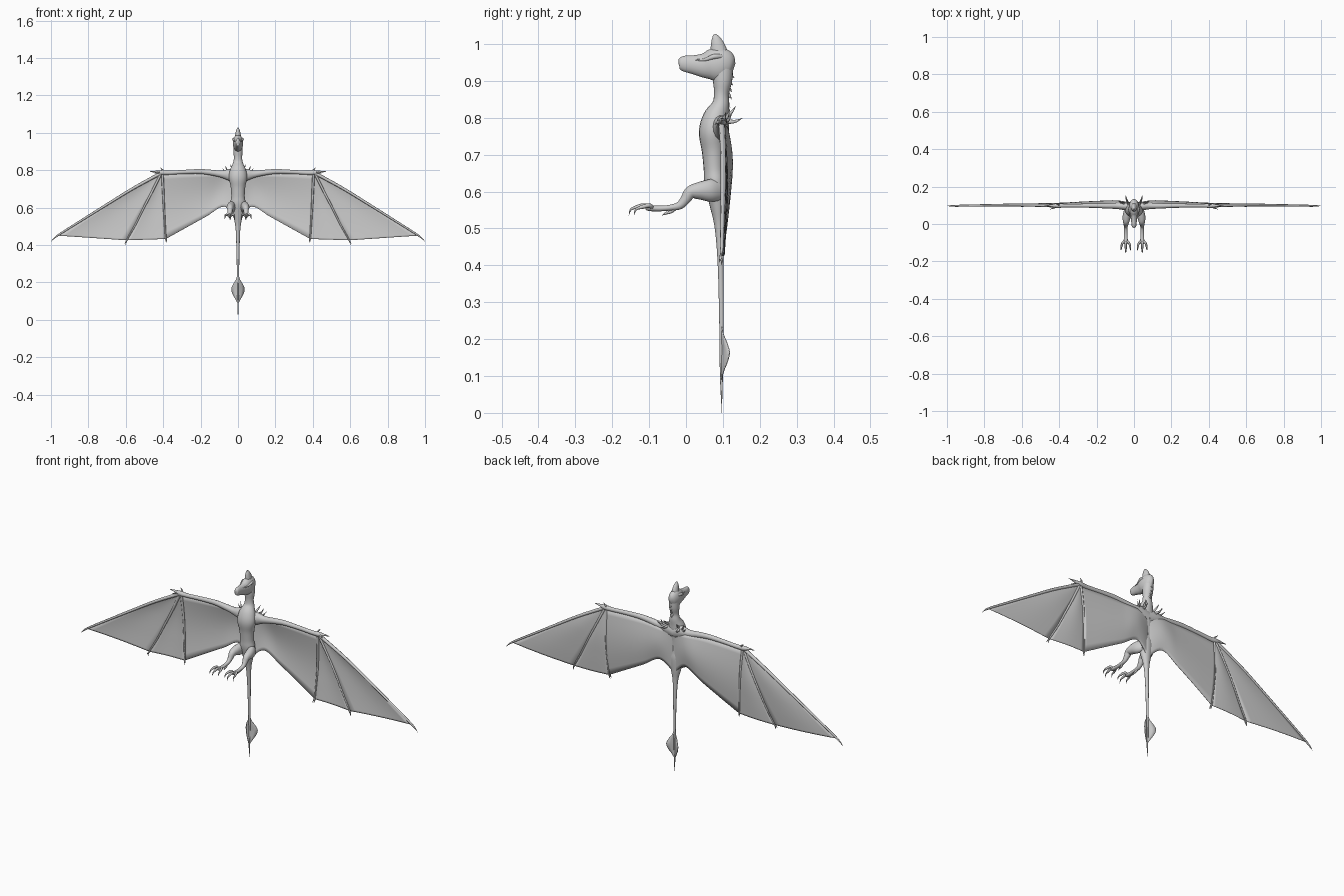
import bpy, bmesh, math
from mathutils import Vector


def spline(pts, n=5):
    """Catmull-Rom resample of tuples of any length."""
    p = [pts[0]] + list(pts) + [pts[-1]]
    out = []
    for i in range(1, len(p) - 2):
        a, b, c, d = p[i - 1:i + 3]
        for k in range(n):
            t = k / n
            out.append([0.5 * (2 * f + (g - e) * t + (2 * e - 5 * f + 4 * g - h) * t * t
                               + (3 * f - e - 3 * g + h) * t ** 3)
                        for e, f, g, h in zip(a, b, c, d)])
    return out + [list(pts[-1])]


def finish(name, bm, mirror, angle=50):
    bmesh.ops.remove_doubles(bm, verts=bm.verts, dist=1e-5)
    bmesh.ops.recalc_face_normals(bm, faces=bm.faces)
    me = bpy.data.meshes.new(name)
    bm.to_mesh(me)
    bm.free()
    ob = bpy.data.objects.new(name, me)
    bpy.context.collection.objects.link(ob)
    if mirror:
        ob.modifiers.new("mirror", 'MIRROR').use_mirror_merge = False
    bpy.ops.object.select_all(action='DESELECT')
    ob.select_set(True)
    bpy.context.view_layer.objects.active = ob
    bpy.ops.object.shade_smooth_by_angle(angle=math.radians(angle))
    return ob


def loft(bm, pts, ref=(1, 0, 0), sides=14, n=5):
    """Elliptical tube through (x, y, z, radius along ref, other radius)."""
    pts = spline(pts, n)
    c = [Vector(p[:3]) for p in pts]
    rings = []
    for i, p in enumerate(pts):
        t = (c[min(i + 1, len(c) - 1)] - c[max(i - 1, 0)]).normalized()
        u = Vector(ref)
        u = (u - u.dot(t) * t).normalized()
        v = t.cross(u)
        ra, rb = max(p[3], .0004), max(p[4], .0004)
        rings.append([bm.verts.new(c[i] + u * ra * math.cos(a) + v * rb * math.sin(a))
                      for a in (2 * math.pi * k / sides for k in range(sides))])
    for r, s in zip(rings, rings[1:]):
        for k in range(sides):
            bm.faces.new((r[k], r[(k + 1) % sides], s[(k + 1) % sides], s[k]))
    bm.faces.new(rings[0][::-1])
    bm.faces.new(rings[-1])


def part(name, paths, mirror=False, **kw):
    bm = bmesh.new()
    for p in paths:
        loft(bm, p, **kw)
    return finish(name, bm, mirror)


def thorn(a, b, r, bend=(0, 0, 0)):
    """Curved spike path from a to b."""
    m = (Vector(a) + Vector(b)) / 2 + Vector(bend)
    return [(*a, r, r), (*m, r * .65, r * .65), (*b, 0, 0)]


def patch(name, top, bottom, billow, rows=10, n=6):
    """Membrane stretched between two curves, bulging backwards."""
    top, bottom = spline(top, n), spline(bottom, n)
    bm = bmesh.new()
    grid = []
    for i, (a, b) in enumerate(zip(top, bottom)):
        u = i / (len(top) - 1)
        col = []
        for j in range(rows + 1):
            w = j / rows
            p = Vector(a).lerp(Vector(b), w)
            p.y += billow * math.sin(math.pi * w) * min(1, 2.5 * u * (1.4 - u))
            col.append(bm.verts.new(p))
        grid.append(col)
    for r, s in zip(grid, grid[1:]):
        for j in range(rows):
            bm.faces.new((r[j], r[j + 1], s[j + 1], s[j]))
    ob = finish(name, bm, True)
    mod = ob.modifiers.new("thickness", 'SOLIDIFY')
    mod.thickness, mod.offset = .002, 0


# tail, torso and neck in one sweep
part("body", [[
    (0, .097, 0, 0, 0), (0, .096, .1, .004, .004), (0, .096, .25, .006, .006),
    (0, .094, .4, .009, .008), (0, .09, .5, .014, .012), (0, .086, .56, .027, .021),
    (0, .08, .62, .04, .030), (0, .077, .66, .036, .029), (0, .075, .71, .039, .032),
    (0, .073, .76, .049, .038), (0, .081, .80, .043, .035), (0, .094, .835, .028, .024),
    (0, .096, .865, .022, .020), (0, .099, .90, .025, .026), (0, .1, .94, .024, .028)]], sides=20)

# head with deep beak
part("head", [[
    (0, .130, .935, .004, .012), (0, .120, .938, .019, .034), (0, .098, .943, .027, .046),
    (0, .072, .944, .027, .044), (0, .048, .942, .021, .034), (0, .020, .944, .016, .026),
    (0, -.004, .947, .013, .022), (0, -.016, .949, .010, .016), (0, -.020, .949, .003, .006)]], sides=18)
part("crest", [[(0, .092, .965, .018, .026), (0, .086, .995, .014, .020),
                (0, .081, 1.015, .009, .012), (0, .077, 1.026, .002, .004)]])
part("brow_ridge", [[(.016, .105, .965, .004, .005), (.024, .078, .966, .007, .007),
                     (.019, .05, .957, .004, .004), (.012, .02, .957, .001, .001)]], True, sides=8)

# spines down the nape
part("nape_spines", [thorn((0, .112, z), (0, .130 + d, z - .018), .006)
                     for z, d in ((.925, .002), (.905, -.002), (.887, -.005), (.868, -.006))], sides=8)

# folded tail vane, leaning back on both sides
bm = bmesh.new()
rows = []
for z, w, d in spline([(.09, .003, .0), (.115, .016, .007), (.14, .029, .017), (.165, .034, .022),
                       (.19, .025, .015), (.215, .010, .005), (.24, .004, .0)], 4):
    rows.append([bm.verts.new((x * w, .097 + d * abs(x), z)) for x in (-1, -.5, 0, .5, 1)])
for r, s in zip(rows, rows[1:]):
    for k in range(4):
        bm.faces.new((r[k], r[k + 1], s[k + 1], s[k]))
vane = finish("tail_vane", bm, False)
vane.modifiers.new("thickness", 'SOLIDIFY').thickness = .003

# legs: thigh, shank and long foot
part("leg", [[
    (.022, .090, .605, .016, .030), (.034, .065, .603, .021, .031), (.040, .035, .602, .021, .024),
    (.042, .012, .597, .017, .018), (.043, -.002, .578, .013, .014), (.044, -.018, .562, .010, .011),
    (.044, -.045, .556, .009, .008), (.044, -.075, .554, .010, .008), (.044, -.100, .555, .012, .008),
    (.044, -.110, .555, .004, .004)]], True)

# toes and hooked claws, three forward and one back
toes, claws = [], []
for dx, end in ((-.024, -.122), (0, -.136), (.024, -.122)):
    x = .044 + dx
    toes.append([(.044 + dx * .2, -.092, .555, .006, .006), (.044 + dx * .7, end + .022, .562, .006, .006),
                 (x, end, .557, .005, .005), (x, end - .005, .553, .002, .002)])
    claws.append(thorn((x, end + .002, .558), (x + dx * .1, end - .019, .535), .0045, (0, -.005, .005)))
toes.append([(.044, -.03, .555, .006, .006), (.042, -.04, .546, .005, .005), (.041, -.052, .541, .003, .003)])
claws.append(thorn((.041, -.05, .543), (.04, -.066, .535), .004))
part("toes", toes, True, sides=8)
part("toe_claws", claws, True, sides=8)

# wing arm ending in a thumb spike
part("wing_arm", [[
    (.0, .09, .765, .026, .035), (.045, .095, .775, .022, .032), (.09, .097, .779, .017, .019),
    (.15, .097, .788, .014, .015), (.21, .098, .793, .012, .013), (.30, .098, .790, .010, .011),
    (.37, .098, .786, .010, .011), (.41, .098, .787, .012, .012), (.44, .098, .791, .007, .006),
    (.478, .098, .793, 0, 0)]], True, ref=(0, 1, 0))
part("wrist_claws", [thorn((.40, .10, .79), (.418, .108, .815), .006, (-.004, 0, 0)),
                     thorn((.42, .09, .79), (.45, .078, .782), .005)], True, ref=(0, 1, 0), sides=8)

# three wing fingers
long_f = [(.41, .097, .785), (.56, .101, .703), (.70, .101, .617), (.86, .099, .517), (.965, .097, .450)]
mid_f = [(.41, .097, .785), (.457, .104, .69), (.503, .106, .60), (.55, .103, .505), (.595, .098, .425)]
short_f = [(.405, .097, .785), (.400, .106, .69), (.396, .109, .60), (.391, .105, .51), (.386, .100, .432)]


def finger(path, tip, r):
    k = len(path)
    return [(*p, r * (1 - .6 * i / k), r * (1 - .6 * i / k)) for i, p in enumerate(path)] + [(*tip, 0, 0)]


part("wing_fingers", [finger(long_f, (1.0, .097, .418), .009), finger(mid_f, (.600, .095, .400), .007),
                      finger(short_f, (.383, .095, .412), .007)], True, ref=(0, 1, 0), sides=8)
part("finger_tip_claws", [thorn((.592, .097, .428), (.606, .09, .408), .005),
                          thorn((.386, .099, .438), (.379, .09, .415), .005)], True, ref=(0, 1, 0), sides=8)

# wing membranes: outer, middle and inner
patch("outer_membrane", long_f, mid_f, .006)
patch("middle_membrane", mid_f, short_f, .005)
patch("inner_membrane",
      [(.0, .104, .775), (.07, .113, .775), (.16, .104, .785), (.28, .100, .787), (.405, .097, .785)],
      [(.0, .100, .545), (.075, .114, .605), (.17, .115, .552), (.28, .109, .491), (.386, .100, .432)],
      .014)

# shoulder spikes
part("shoulder_spikes", [thorn((.045, .105, .79), (.068, .120, .828), .006, (.004, 0, -.004)),
                         thorn((.055, .105, .785), (.085, .125, .812), .006, (0, 0, -.004)),
                         thorn((.035, .11, .79), (.045, .155, .800), .007, (0, 0, -.005)),
                         thorn((.03, .105, .80), (.04, .135, .832), .006, (0, .004, 0))],
     True, ref=(.3, .2, -.9), sides=8)
